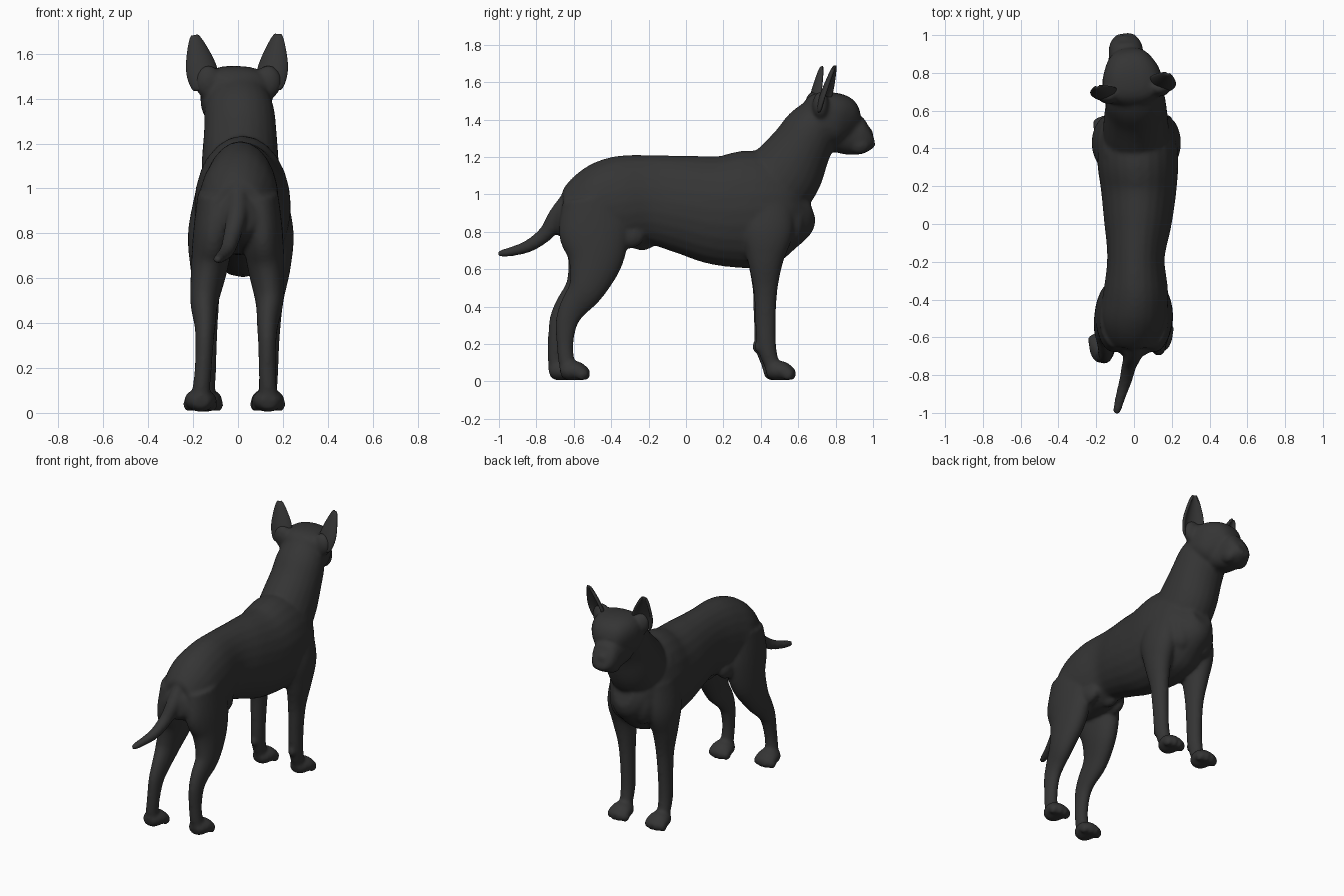
import bpy, bmesh, math
from mathutils import Vector, Matrix

cube = bpy.data.objects.get("Cube")
if cube:
    bpy.data.objects.remove(cube)

coat = bpy.data.materials.new("charcoal coat")
coat.use_nodes = True
COLOUR = (0.035, 0.035, 0.035, 1)
coat.diffuse_color = COLOUR
bsdf = coat.node_tree.nodes["Principled BSDF"]
bsdf.inputs["Base Color"].default_value = COLOUR
bsdf.inputs["Roughness"].default_value = 0.7


def catmull(a, b, c, d, t):
    return 0.5 * (2 * b + (c - a) * t + (2 * a - 5 * b + 4 * c - d) * t * t
                  + (3 * b - a - 3 * c + d) * t ** 3)


def power(v, e):
    return math.copysign(abs(v) ** e, v)


def loft(bm, sections, steps=5, sides=24, boxy=1.0):
    """Smooth closed tube through sections (x, y, z, half width, half depth)."""
    s = [Vector(p) for p in sections]
    s = [2 * s[0] - s[1]] + s + [2 * s[-1] - s[-2]]
    path = []
    for i in range(1, len(s) - 2):
        path += [catmull(*s[i - 1:i + 3], k / steps) for k in range(steps)]
    path.append(s[-2])
    rings = []
    for i, p in enumerate(path):
        ahead, behind = path[min(i + 1, len(path) - 1)], path[max(i - 1, 0)]
        tangent = (Vector(ahead[:3]) - Vector(behind[:3])).normalized()
        side = Vector((1, 0, 0))
        side = (side - tangent * side.dot(tangent)).normalized()
        up = side.cross(tangent)
        ring = []
        for k in range(sides):
            a = math.tau * k / sides
            ring.append(bm.verts.new(Vector(p[:3])
                                     + side * p[3] * power(math.cos(a), boxy)
                                     + up * p[4] * power(math.sin(a), boxy)))
        rings.append(ring)
    for r, q in zip(rings, rings[1:]):
        for k in range(sides):
            n = (k + 1) % sides
            bm.faces.new((r[k], r[n], q[n], q[k]))
    bm.faces.new(rings[0][::-1])
    bm.faces.new(rings[-1])


def ball(bm, centre, size):
    m = Matrix.Translation(centre) @ Matrix.Diagonal((*size, 1))
    bmesh.ops.create_uvsphere(bm, u_segments=16, v_segments=10, radius=1, matrix=m)


def finish(bm, name):
    bmesh.ops.recalc_face_normals(bm, faces=bm.faces)
    for f in bm.faces:
        f.smooth = True
    mesh = bpy.data.meshes.new(name)
    bm.to_mesh(mesh)
    bm.free()
    mesh.materials.append(coat)
    obj = bpy.data.objects.new(name, mesh)
    bpy.context.collection.objects.link(obj)
    return obj


body = bmesh.new()

# Torso, rump to breast
loft(body, [
    (0, -.69, .89, .06, .07), (0, -.64, .885, .12, .135), (0, -.5, .92, .175, .22),
    (.01, -.35, .955, .17, .25), (.01, -.18, .97, .152, .24), (.02, 0, .945, .178, .265),
    (.025, .18, .915, .2, .295), (.02, .35, .92, .215, .315), (.015, .5, .925, .195, .28),
    (.01, .6, .93, .14, .185), (.01, .665, .95, .07, .09)])

# Neck
loft(body, [
    (.015, .33, .85, .13, .14), (.015, .43, .99, .172, .195), (.01, .53, 1.11, .172, .2),
    (.01, .615, 1.25, .162, .165), (.005, .67, 1.35, .155, .145), (0, .72, 1.43, .13, .11)])

# Boxy skull and wedge muzzle, turned a little aside
loft(body, [
    (.005, .63, 1.43, .08, .07), (0, .68, 1.425, .15, .118), (-.012, .77, 1.405, .158, .142),
    (-.025, .84, 1.385, .13, .135), (-.035, .895, 1.36, .085, .085)], boxy=.75)
loft(body, [
    (-.03, .78, 1.33, .115, .1), (-.04, .88, 1.32, .095, .11), (-.045, .94, 1.303, .088, .093),
    (-.048, .98, 1.3, .07, .064), (-.05, 1, 1.305, .045, .04)], boxy=.85)
ball(body, (-.05, .975, 1.328), (.04, .027, .027))

for s in (-1, 1):
    # Brow ridges, jowls and ear roots
    ball(body, (s * .065 - .03, .85 + s * .012, 1.455), (.045, .035, .03))
    ball(body, (s * .05 - .043, .92 + s * .006, 1.265), (.04, .06, .05))
    ball(body, (s * .135, .7 + s * .02, 1.475), (.06, .045, .075))
    # Shoulder blades and breast muscles
    ball(body, (s * .1 + .018, .37, 1), (.095, .12, .17))
    ball(body, (s * .075 + .01, .56, .86), (.085, .08, .14))
    # Flank folds
    ball(body, (s * .1 + .005, -.31, .78), (.045, .09, .07))

# Withers and belly bump
ball(body, (.02, .25, 1.18), (.06, .07, .04))
ball(body, (0, -.235, .745), (.04, .07, .045))

# Tail
loft(body, [
    (0, -.62, .96, .05, .06), (-.005, -.69, .88, .047, .05), (-.025, -.745, .795, .04, .042),
    (-.045, -.83, .73, .034, .035), (-.07, -.91, .7, .028, .028),
    (-.09, -.985, .685, .022, .02), (-.095, -1.008, .685, .012, .012)], sides=16)

# Legs: written for the +x side, mirrored and sheared to the standing pose
FRONT = [
    (.135, .42, .98, .08, .15), (.16, .43, .8, .088, .145), (.163, .425, .65, .072, .098),
    (.15, .425, .5, .053, .066), (.142, .425, .35, .045, .056), (.137, .43, .2, .043, .052),
    (.133, .455, .1, .042, .042), (.13, .48, .05, .045, .04)]
HIND = [
    (.09, -.5, .97, .09, .16), (.108, -.49, .8, .092, .19), (.125, -.485, .65, .082, .15),
    (.14, -.53, .5, .063, .1), (.132, -.6, .4, .048, .075), (.13, -.637, .32, .041, .06),
    (.13, -.647, .2, .038, .045), (.134, -.638, .1, .04, .043), (.135, -.62, .05, .046, .04)]
PAW = [
    (0, -.05, .045, .035, .03), (0, -.02, .053, .058, .048), (0, .03, .057, .072, .052),
    (0, .07, .045, .07, .04), (0, .098, .034, .05, .026)]


def leg(sections, side, shift, dx, dy):
    posed = []
    for x, y, z, w, d in sections:
        k = max(0, .7 - z) / .7
        posed.append((side * x + shift + dx * k, y + dy * k, z, w, d))
    loft(body, posed)
    fx, fy = posed[-1][0], posed[-1][1]
    loft(body, [(fx + x, fy + y, z, w, d) for x, y, z, w, d in PAW])
    # Toes
    for i in range(4):
        t = i - 1.5
        ball(body, (fx + t * .036, fy + .085 - abs(t) * .014, .038), (.023, .032, .033))
    return posed


for legs in (leg(FRONT, 1, 0, 0, 0), leg(FRONT, -1, .025, -.04, -.015)):
    # Heel pad behind the wrist
    x, y, z = legs[5][:3]
    ball(body, (x, y - .042, z - .015), (.024, .026, .03))
leg(HIND, 1, 0, 0, 0)
leg(HIND, -1, 0, -.035, -.065)

dog = finish(body, "dog_body")
fuse = dog.modifiers.new("fuse parts", "REMESH")
fuse.mode = "VOXEL"
fuse.voxel_size = .011
fuse.use_smooth_shade = True
soften = dog.modifiers.new("soften joins", "SMOOTH")
soften.factor = .5
soften.iterations = 8


# Ears: cupped shells that taper to a tip
def ear(name, base, tip, facing):
    bm = bmesh.new()
    base, tip = Vector(base), Vector(tip)
    up = (tip - base).normalized()
    front = Vector(facing).normalized()
    across = front.cross(up).normalized()
    widths = (.058, .07, .072, .064, .05, .034, .012)
    rows = []
    for i, w in enumerate(widths):
        centre = base.lerp(tip, i / (len(widths) - 1))
        row = []
        for k in range(9):
            a = (k / 4 - 1) * 1.3
            row.append(bm.verts.new(centre + across * w * math.sin(a)
                                    - front * w * .75 * (math.cos(a) - .5)))
        rows.append(row)
    for r, q in zip(rows, rows[1:]):
        for k in range(8):
            bm.faces.new((r[k], r[k + 1], q[k + 1], q[k]))
    obj = finish(bm, name)
    shell = obj.modifiers.new("thickness", "SOLIDIFY")
    shell.thickness = .018
    shell.offset = 0
    rounding = obj.modifiers.new("rounding", "SUBSURF")
    rounding.levels = rounding.render_levels = 2


ear("left_ear", (.138, .725, 1.44), (.18, .8, 1.69), (.3, .95, 0))
ear("right_ear", (-.142, .68, 1.44), (-.195, .73, 1.685), (-.2, .95, 0))
